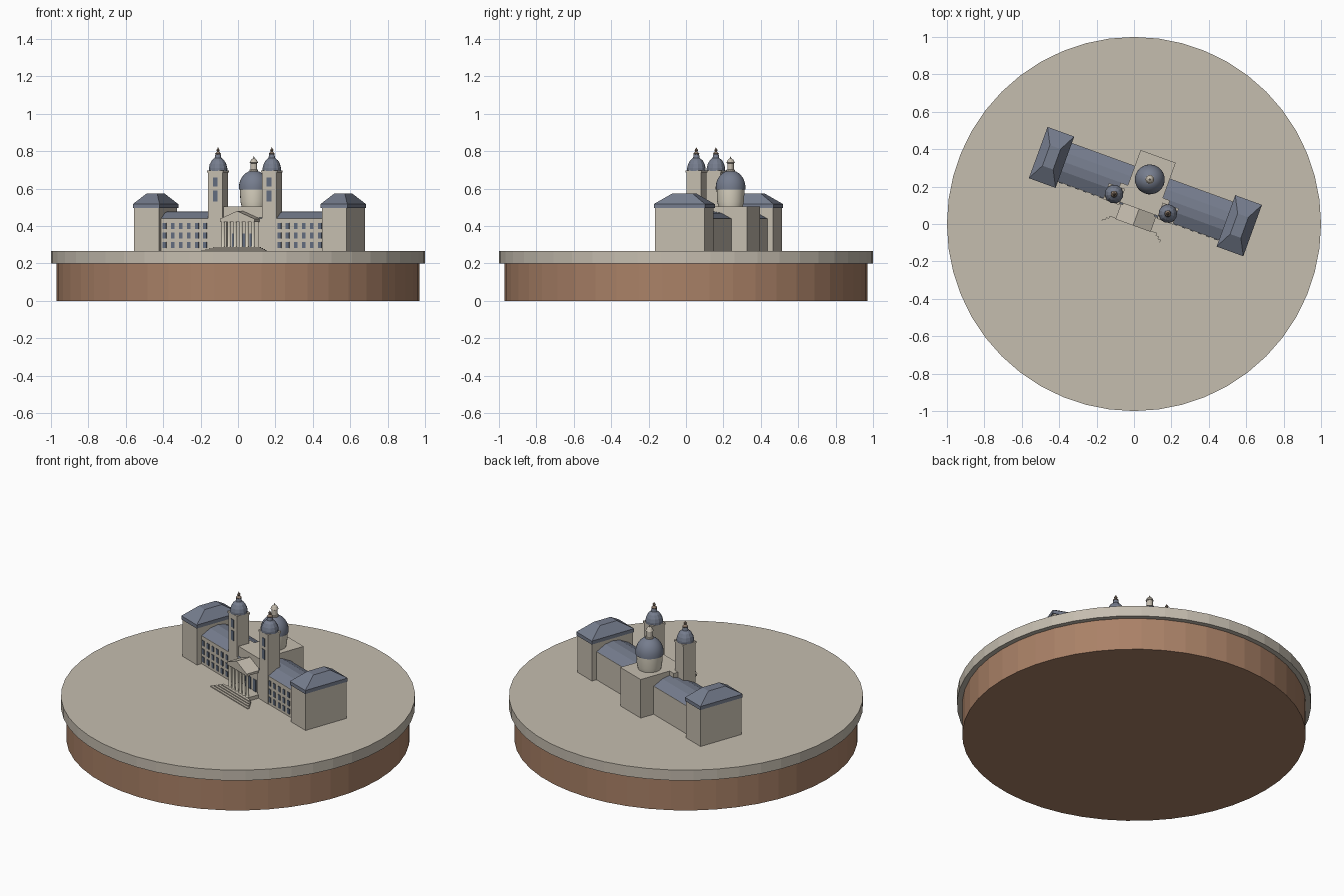
import bpy, bmesh, math
from mathutils import Matrix, Vector

if "Cube" in bpy.data.objects:
    bpy.data.objects.remove(bpy.data.objects["Cube"])


def material(name, rgb):
    m = bpy.data.materials.new(name)
    m.use_nodes = True
    m.diffuse_color = (*rgb, 1)
    m.node_tree.nodes["Principled BSDF"].inputs["Base Color"].default_value = (*rgb, 1)
    return m


STONE = material("warm stone", (0.56, 0.51, 0.43))
CREAM = material("cream stone", (0.72, 0.67, 0.55))
SLATE = material("slate blue", (0.18, 0.205, 0.27))
GLASS = material("window blue", (0.12, 0.15, 0.21))
BROWN = material("brown wood", (0.40, 0.22, 0.135))
BRONZE = material("bronze", (0.27, 0.20, 0.15))

GROUND = 0.265
# The building sits turned on the disc
PLACE = Matrix.Translation((0.061, 0.1735, 0)) @ Matrix.Rotation(math.radians(-20), 4, "Z")


def finish(name, bm, mat, place=PLACE, smooth=False):
    bmesh.ops.recalc_face_normals(bm, faces=bm.faces[:])
    mesh = bpy.data.meshes.new(name)
    bm.to_mesh(mesh)
    bm.free()
    mesh.materials.append(mat)
    ob = bpy.data.objects.new(name, mesh)
    ob.matrix_world = place
    bpy.context.collection.objects.link(ob)
    if smooth:
        bpy.ops.object.select_all(action="DESELECT")
        ob.select_set(True)
        bpy.context.view_layer.objects.active = ob
        bpy.ops.object.shade_smooth_by_angle(angle=math.radians(40))
    return ob


def add_box(bm, x0, x1, y0, y1, z0, z1):
    m = Matrix.Translation(((x0 + x1) / 2, (y0 + y1) / 2, (z0 + z1) / 2))
    m = m @ Matrix.Diagonal((x1 - x0, y1 - y0, z1 - z0, 1))
    return bmesh.ops.create_cube(bm, size=1, matrix=m)["verts"]


def box(name, mat, *dims):
    bm = bmesh.new()
    add_box(bm, *dims)
    return finish(name, bm, mat)


def prism(name, mat, points, direction):
    """Extrude a flat outline along a direction."""
    bm = bmesh.new()
    face = bm.faces.new([bm.verts.new(p) for p in points])
    ext = bmesh.ops.extrude_face_region(bm, geom=[face])["geom"]
    bmesh.ops.translate(bm, vec=direction, verts=[v for v in ext if isinstance(v, bmesh.types.BMVert)])
    if not face.is_valid or len(bm.faces) < len(points) + 2:
        bmesh.ops.holes_fill(bm, edges=bm.edges[:])
    return finish(name, bm, mat)


def lathe(name, mat, profile, x=0, y=0, n=24, smooth=False, place=PLACE):
    """Turn a (radius, height) profile about a vertical axis."""
    bm = bmesh.new()
    verts = [bm.verts.new((r, 0, z)) for r, z in profile]
    edges = [bm.edges.new(pair) for pair in zip(verts, verts[1:])]
    bmesh.ops.spin(bm, geom=verts + edges, axis=(0, 0, 1), cent=(0, 0, 0),
                   angle=math.tau, steps=n)
    bmesh.ops.remove_doubles(bm, verts=bm.verts[:], dist=1e-5)
    bmesh.ops.translate(bm, vec=(x, y, 0), verts=bm.verts[:])
    return finish(name, bm, mat, place, smooth)


# Round display base
HERE = Matrix.Identity(4)
lathe("base_drum", BROWN, [(0, 0), (0.97, 0), (0.97, 0.2), (0, 0.2)], n=48, place=HERE)
lathe("ground_disc", STONE, [(0, 0.2), (1, 0.2), (1, GROUND), (0, GROUND)], n=48, place=HERE)

for side, s in (("right", -1), ("left", 1)):
    # End pavilion with an overhanging hipped roof
    cx = s * 0.534
    box(side + "_pavilion", STONE, cx - 0.071, cx + 0.071, -0.141, 0.141, GROUND, 0.497)
    box(side + "_pavilion_eave", SLATE, cx - 0.076, cx + 0.076, -0.146, 0.146, 0.495, 0.517)
    bm = bmesh.new()
    for v in add_box(bm, cx - 0.076, cx + 0.076, -0.146, 0.146, 0.517, 0.573):
        if v.co.z > 0.55:
            v.co.x = cx + (v.co.x - cx) * 0.4
            v.co.y *= 0.4
    finish(side + "_pavilion_roof", bm, SLATE)

    # Wing with a low gable roof
    inner, outer = sorted((s * 0.09, s * 0.47))
    box(side + "_wing", STONE, inner, outer, -0.11, 0.11, GROUND, 0.44)
    prism(side + "_wing_roof", SLATE,
          [(inner, -0.108, 0.44), (inner, 0.108, 0.44), (inner, 0.05, 0.47),
           (inner, 0, 0.478), (inner, -0.05, 0.47)], (outer - inner, 0, 0))
    bm = bmesh.new()
    for col in range(6):
        for z in (0.298, 0.348, 0.4):
            x = s * (0.212 + 0.046 * col)
            add_box(bm, x - 0.01, x + 0.01, -0.114, -0.108, z - 0.016, z + 0.016)
    finish(side + "_wing_windows", bm, GLASS)

    # Bell tower
    tx, ty, h = s * 0.153, -0.07, 0.0415
    box(side + "_tower", STONE, tx - h, tx + h, ty - h, ty + h, GROUND, 0.69)
    box(side + "_tower_cornice", STONE, tx - h - 0.004, tx + h + 0.004,
        ty - h - 0.004, ty + h + 0.004, 0.685, 0.697)
    bm = bmesh.new()
    for z0, z1 in ((0.53, 0.59), (0.61, 0.66)):
        add_box(bm, tx - 0.013, tx + 0.013, ty - h - 0.003, ty - h + 0.003, z0, z1)
    finish(side + "_tower_windows", bm, GLASS)
    lathe(side + "_tower_dome", SLATE,
          [(0, 0.695), (0.05, 0.695), (0.05, 0.71), (0.045, 0.73), (0.034, 0.75),
           (0.018, 0.764), (0.014, 0.785), (0.0, 0.785)], tx, ty, 12)
    lathe(side + "_tower_finial", BRONZE,
          [(0.014, 0.782), (0.017, 0.787), (0.006, 0.798), (0.01, 0.806),
           (0.004, 0.813), (0, 0.822)], tx, ty, 8)

# Central hall and front
box("central_hall", STONE, -0.1, 0.1, -0.01, 0.2, GROUND, 0.505)
box("central_front", STONE, -0.14, 0.14, -0.1, 0.0, GROUND, 0.505)

# Great dome with drum and lantern
DY = 0.069
lathe("dome_drum", CREAM, [(0, 0.5), (0.064, 0.5), (0.072, 0.53), (0.075, 0.6), (0, 0.6)],
      0, DY, 24, True)
curve = [(0.08 * math.cos(a), 0.605 + 0.092 * math.sin(a))
         for a in (math.pi / 2 * i / 8 for i in range(9))]
lathe("great_dome", SLATE, [(0, 0.595), (0.08, 0.595)] + curve, 0, DY, 24, True)
lathe("dome_lantern", STONE,
      [(0.024, 0.685), (0.024, 0.7), (0.018, 0.702), (0.018, 0.735), (0.023, 0.738),
       (0.014, 0.755), (0.004, 0.762), (0, 0.775)], 0, DY, 12)

# Portico: floor, six columns, entablature and pediment
box("portico_floor", STONE, -0.1, 0.1, -0.192, -0.1, GROUND, 0.287)
for i in range(6):
    x = -0.085 + 0.034 * i
    lathe("portico_column", CREAM,
          [(0, 0.287), (0.011, 0.287), (0.009, 0.295), (0.008, 0.415), (0.011, 0.424), (0, 0.424)],
          x, -0.178, 10, True)
box("portico_entablature", STONE, -0.097, 0.097, -0.19, -0.1, 0.422, 0.437)
prism("portico_pediment", STONE,
      [(-0.1, -0.193, 0.437), (0.1, -0.193, 0.437), (0, -0.193, 0.48)], (0, 0.093, 0))
bm = bmesh.new()
for x in (-0.05, 0, 0.05):
    add_box(bm, x - 0.012, x + 0.012, -0.104, -0.098, 0.287, 0.36)
finish("portico_doors", bm, GLASS)

# Entrance steps, narrowing as they rise
for i in range(4):
    w, y = 0.182 - 0.016 * i, -0.245 + 0.014 * i
    box("entrance_step", STONE, -w, w, y, y + 0.016, GROUND, GROUND + 0.0055 * (i + 1))
